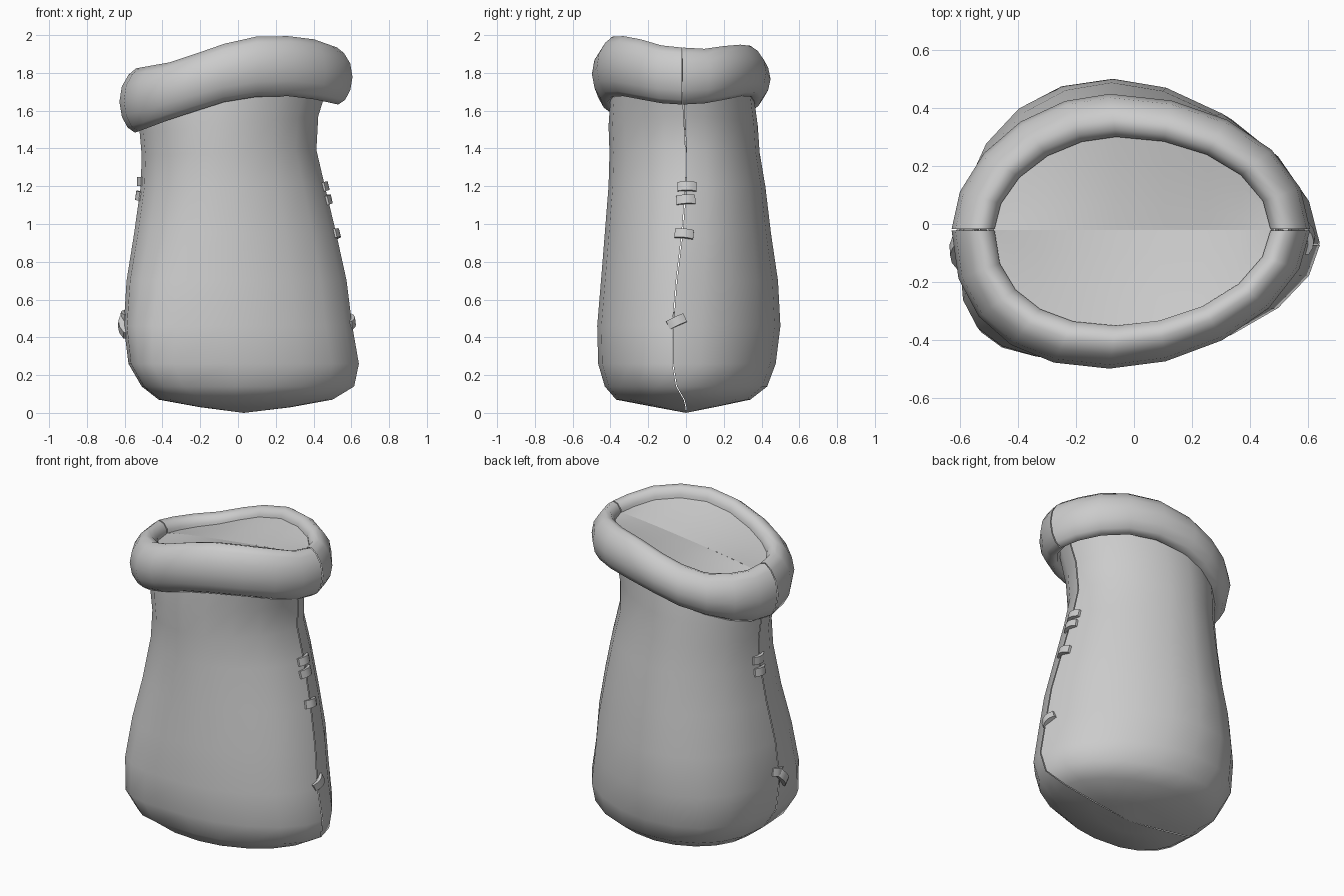
import bpy, bmesh, math
from mathutils import Matrix, Vector

if "Cube" in bpy.data.objects:
    bpy.data.objects.remove(bpy.data.objects["Cube"])

cloth = bpy.data.materials.new("grey_cloth")
cloth.diffuse_color = (0.6, 0.6, 0.6, 1)
cloth.use_nodes = True
cloth.node_tree.nodes["Principled BSDF"].inputs["Base Color"].default_value = cloth.diffuse_color
N = 10  # segments per half
GAP = 0.0025  # half width of the seam slit


def power(a, p):
    return abs(a) ** (2 / p)


def lerp_table(table, x):
    if x <= table[0][0]:
        return table[0][1]
    for (x0, a), (x1, b) in zip(table, table[1:]):
        if x <= x1:
            return a + (b - a) * (x - x0) / (x1 - x0)
    return table[-1][1]


def half_section(xl, xr, yf, yb, sy, front, p_left, p_right):
    """Half of a lopsided superellipse, from right seam to left seam."""
    cx = xl * 0.56 + xr * 0.44
    pts = []
    for i in range(N + 1):
        t = math.pi * i / N
        c, s = math.cos(t), math.sin(t)
        if i in (0, N):
            s = 0
        p = p_right if c > 0 else p_left
        x = cx + power(c, p) * ((xr - cx) if c > 0 else (xl - cx))
        y = sy + power(s, p) * ((yf if front else yb) - sy)
        if i in (0, N) and xr - xl > 0.1:
            y += -GAP if front else GAP
        pts.append((x, y))
    return pts


def finish(name, bm, smooth_angle=None):
    me = bpy.data.meshes.new(name)
    bm.to_mesh(me)
    bm.free()
    me.materials.append(cloth)
    ob = bpy.data.objects.new(name, me)
    bpy.context.collection.objects.link(ob)
    if smooth_angle is None:
        for f in me.polygons:
            f.use_smooth = True
    else:
        bpy.ops.object.select_all(action='DESELECT')
        ob.select_set(True)
        bpy.context.view_layer.objects.active = ob
        bpy.ops.object.shade_smooth_by_angle(angle=math.radians(smooth_angle))
    return ob


def skin(name, rows, flip, closed=False):
    """Join rows of points with quads."""
    bm = bmesh.new()
    vs = [[bm.verts.new(p) for p in r] for r in rows]
    if closed:
        vs.append(vs[0])
    for a, b in zip(vs, vs[1:]):
        for i in range(N):
            q = [a[i], a[i + 1], b[i + 1], b[i]]
            bm.faces.new(q[::-1] if flip else q)
    bmesh.ops.remove_doubles(bm, verts=bm.verts[:], dist=1e-4)
    return finish(name, bm)


# Sack body levels: z, tilt, left, right, front, back, seam y, corner squareness
LEVELS = [
    (0.00, 0, 0.03, 0.03, 0, 0, 0, 2),
    (0.03, 0, -0.20, 0.28, -0.16, 0.15, 0, 2),
    (0.07, 0, -0.42, 0.50, -0.37, 0.34, -0.01, 2.8),
    (0.14, 0, -0.51, 0.615, -0.43, 0.43, -0.05, 4),
    (0.26, 0, -0.58, 0.64, -0.465, 0.475, -0.07, 4),
    (0.46, 0, -0.605, 0.605, -0.47, 0.50, -0.07, 3.2),
    (0.70, 0, -0.59, 0.575, -0.45, 0.487, -0.05, 2.7),
    (0.95, 0, -0.55, 0.52, -0.43, 0.45, -0.02, 2.3),
    (1.20, 0, -0.515, 0.46, -0.41, 0.42, 0, 2.1),
    (1.38, 0.03, -0.51, 0.415, -0.405, 0.39, 0, 2),
    (1.53, 0.10, -0.52, 0.425, -0.41, 0.38, -0.01, 2),
    (1.68, 0.13, -0.53, 0.48, -0.40, 0.36, -0.02, 2.1),
]
# Rolled rim: lower and upper edge heights along x
RIM_LOW = [(-0.5, 1.475), (-0.3, 1.56), (-0.05, 1.65), (0.13, 1.68), (0.3, 1.675), (0.48, 1.63)]
RIM_TOP = [(-0.5, 1.82), (-0.3, 1.86), (-0.08, 1.95), (0.12, 2.0), (0.33, 1.99), (0.48, 1.93)]
# Rim profile: outward offset, height fraction
RIM = [(0.03, 0.08), (0.02, 0.35), (0.0, 0.65), (0.0, 0.86), (0.025, 0.97), (0.06, 1.0),
       (0.10, 0.9), (0.135, 0.72), (0.148, 0.48), (0.135, 0.25), (0.105, 0.08), (0.065, 0.0)]


def rim_ring(d, h, front):
    """One ring of the rim: offset d from the opening, at height fraction h."""
    p = (2.25, 1.85) if front else (1.85, 2.0)
    base = half_section(-0.48, 0.47, -0.35, 0.30, -0.02, front, *p)
    ring = half_section(-0.48 - d, 0.47 + d * 0.92, -0.35 - d, 0.30 + d, -0.02, front, *p)
    row = []
    for i, ((x, y), (bx, _)) in enumerate(zip(ring, base)):
        lo, hi = lerp_table(RIM_LOW, bx), lerp_table(RIM_TOP, bx)
        if not front:  # the back edge sits a little lower
            hi -= 0.055 * math.sin(math.pi * i / N)
        row.append((x, y, lo + (hi - lo) * h))
    return row


for side, front in (("front", True), ("back", False)):
    rows = []
    for z, tilt, xl, xr, yf, yb, sy, corner in LEVELS:
        p_left = corner if front else 1.8 + 0.28 * (corner - 2)
        rows.append([(x, y, z + tilt * x) for x, y in
                     half_section(xl, xr, yf, yb, sy, front, p_left, 1.8)])
    skin(side + "_sack_panel", rows, flip=front)
    skin(side + "_rolled_rim", [rim_ring(d, h, front) for d, h in RIM],
         flip=not front, closed=True)

    # Shallow filling just below the rim, sagging slightly to the middle
    edge = rim_ring(0.004, 0.8, front)
    rows = []
    for k in (1, 0.75, 0.5, 0.25, 0):
        row = []
        for i, (x, y, z) in enumerate(edge):
            mx, my = x, -0.02
            mz = edge[0][2] + (edge[N][2] - edge[0][2]) * (0.47 - x) / 0.95
            sag = 0.015 * math.sin(math.pi * i / N)
            row.append((mx, my + (y - my) * k, mz + (z - mz) * k - sag * (1 - k * k)
                        + 0.5 * (1 - k) * math.sin(math.pi * i / N) * 0.06))
        rows.append(row)
    skin(side + "_filling", rows, flip=front)


# Stitches across the side seams
def seam(z, right):
    k = 3 if right else 2
    return (lerp_table([(l[0], l[k]) for l in LEVELS], z),
            lerp_table([(l[0], l[6]) for l in LEVELS], z))


def stitch(name, z, right, tilt, width=0.10, height=0.048, thick=0.03, dy=0.005):
    sx = 1 if right else -1
    x, y = seam(z, right)
    x2, _ = seam(z + 0.05, right)
    lean = math.atan2(x2 - x, 0.05)
    bm = bmesh.new()
    bmesh.ops.create_cube(bm, size=1)
    along = [e for e in bm.edges if abs(e.verts[0].co.y - e.verts[1].co.y) > 0.5]
    bmesh.ops.subdivide_edges(bm, edges=along, cuts=3, use_grid_fill=True)
    for v in bm.verts:  # bend the strip around the seam
        v.co.x = v.co.x * thick - sx * 0.2 * width * (2 * v.co.y) ** 2
        v.co.y *= width
        v.co.z *= height
    m = (Matrix.Translation(Vector((x + sx * 0.005, y + dy, z)))
         @ Matrix.Rotation(lean, 4, 'Y') @ Matrix.Rotation(math.radians(tilt), 4, 'X'))
    bmesh.ops.transform(bm, matrix=m, verts=bm.verts[:])
    bmesh.ops.recalc_face_normals(bm, faces=bm.faces[:])
    finish(name, bm, 35)


for i, (z, tilt, dy) in enumerate([(1.20, 0, .005), (1.13, 3, .005), (0.95, -5, .01), (0.485, 25, .018)]):
    stitch(f"right_stitch_{i + 1}", z, True, tilt, dy=dy)
for i, (z, tilt) in enumerate([(1.225, 0), (1.15, 3), (0.51, 15)]):
    stitch(f"left_stitch_{i + 1}", z, False, tilt)
stitch("left_long_stitch", 0.47, False, 48, width=0.16, thick=0.05, dy=-0.02)
